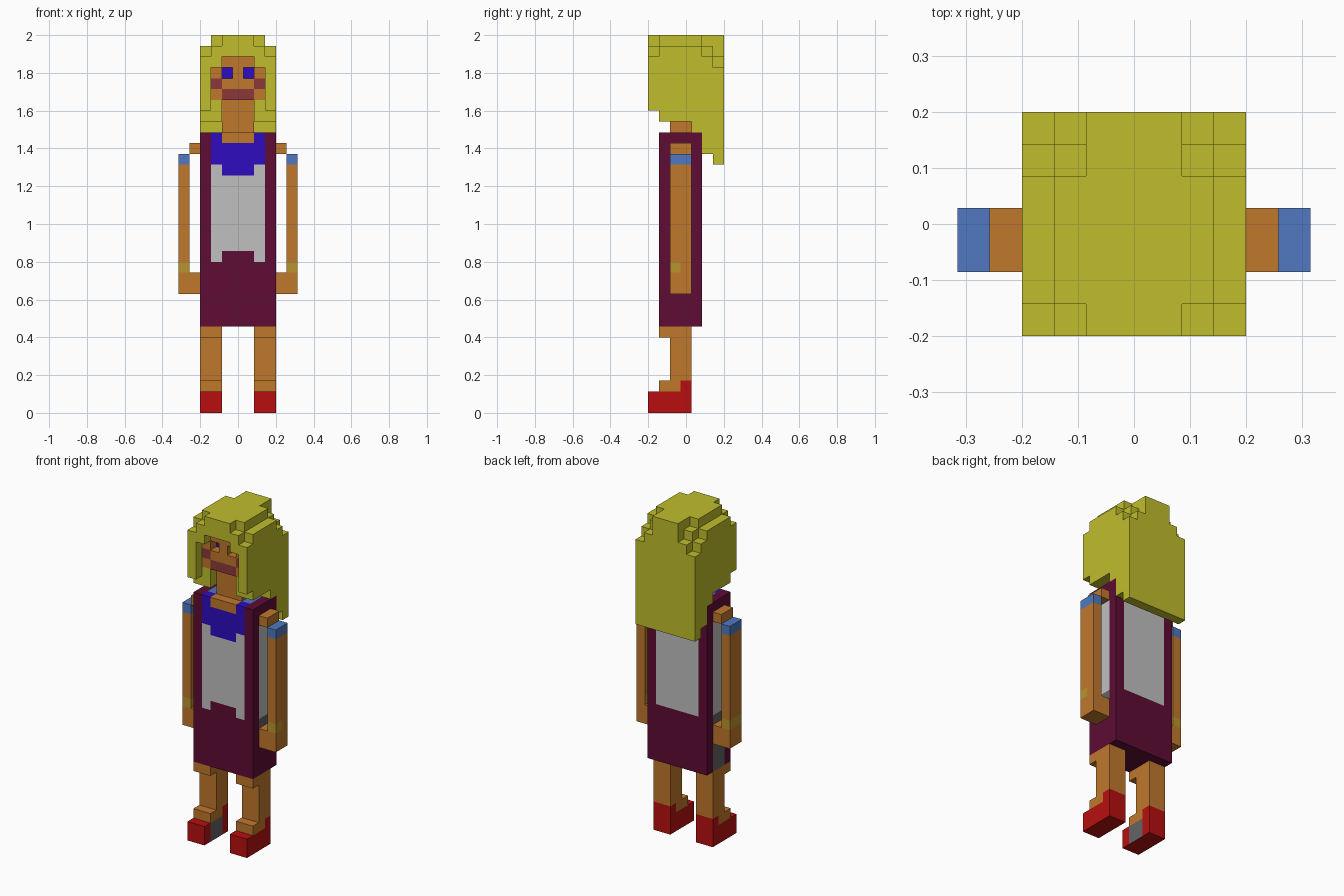
import bpy, bmesh
from mathutils import Vector

if "Cube" in bpy.data.objects:
    bpy.data.objects.remove(bpy.data.objects["Cube"])

U = 2 / 35  # edge length of one block

COLOURS = {
    "skin": "C0782C", "hair_yellow": "C0BE2C", "dress_plum": "5E0C34",
    "deep_blue": "2D0CC0", "light_grey": "C0C0C0", "sleeve_blue": "5078C0",
    "shoe_red": "B80F0F", "lip_red": "8C3838", "gold": "BA942C", "dark_grey": "646464",
}
NAMES = list(COLOURS)


def linear(h):
    vals = [int(h[i:i + 2], 16) / 255 for i in (0, 2, 4)]
    return [v / 12.92 if v <= 0.04045 else ((v + 0.055) / 1.055) ** 2.4 for v in vals] + [1]


MATS = []
for name, code in COLOURS.items():
    m = bpy.data.materials.new(name)
    m.use_nodes = True
    m.diffuse_color = linear(code)
    bsdf = next(n for n in m.node_tree.nodes if n.type == "BSDF_PRINCIPLED")
    bsdf.inputs["Base Color"].default_value = linear(code)
    MATS.append(m)


# Block cells: x and y are centred on zero, z counts up from the ground
def box(x0, x1, y0, y1, z0, z1):
    return {(x, y, z) for x in range(x0, x1 + 1)
            for y in range(y0, y1 + 1) for z in range(z0, z1 + 1)}


def mirror(cells):
    return {(-x, y, z) for x, y, z in cells}


# Paint rules: cell position and outward direction give the colour
def paint_shoe(x, y, z, n):
    inner = x < 0 and n[0] == 1 and y in (-2, -1)
    return "dark_grey" if inner else "shoe_red"


def paint_leg(x, y, z, n):
    return "shoe_red" if z == 2 and y == 0 else "skin"


def paint_arm(x, y, z, n):
    if z == 23:
        return "sleeve_blue"
    if z == 13 and n[2] == 0 and abs(x) == 5:
        if x < 0 or n[1] == -1 or n[0] == -1 or (n[0] == 1 and y == -1):
            return "gold"
    return "skin"


def paint_dress(x, y, z, n):
    ax = abs(x)
    if n[1] == -1 and ax <= 2:          # bib and neckline
        if z == 25 and ax <= 1:
            return "skin"
        if z >= 23 or (z == 22 and ax <= 1):
            return "deep_blue"
        if z >= 15 or (z == 14 and ax == 2):
            return "light_grey"
    elif n[1] == 1 and ax <= 2 and 14 <= z <= 24:   # back panel
        return "light_grey"
    elif n[0] and y in (-1, 0):         # side panels under the arms
        if 14 <= z <= 24:
            return "light_grey"
        if z <= 13 and (x < 0 or z >= 11):
            return "dark_grey"
    elif n[2] == 1 and ax <= 2:         # shoulders
        if y == -2:
            return "skin" if ax <= 1 else "deep_blue"
        if y in (-1, 0):
            return "sleeve_blue"
    return "dress_plum"


def paint_head(x, y, z, n):
    ax = abs(x)
    if n[1] == -1:
        if y == -1 and z == 31 and ax == 1:
            return "deep_blue"          # eyes
        if y == -2 and ((z == 29 and ax <= 1) or (z == 30 and ax == 2)):
            return "lip_red"            # mouth and cheeks
    return "skin"


def paint_hair(x, y, z, n):
    return "hair_yellow"


# Head: core and neck, face slab with sunken eyes, forehead
eyes = {(1, -2, 31), (-1, -2, 31)}
head = (box(-1, 1, -1, 0, 26, 32) | box(-2, 2, -2, -2, 29, 31)
        | box(-1, 1, -2, -2, 32, 32)) - eyes

# Hair: stepped hem, face opening, trimmed top corners
hem = {-3: 28, -2: 27, -1: 27, 0: 27, 1: 26, 2: 24, 3: 23}
hair = {c for c in box(-3, 3, -3, 3, 23, 34) if c[2] >= hem[c[1]]}
hair -= head | eyes
hair -= box(-2, 2, -3, -3, 28, 31) | box(-1, 1, -3, -3, 32, 32) | box(-1, 1, -2, -2, 27, 28)
corners = (box(3, 3, -3, 3, 34, 34) | box(2, 3, -3, -3, 34, 34) | box(2, 3, 2, 3, 34, 34)
           | box(3, 3, -3, -3, 33, 33) | box(3, 3, 2, 3, 33, 33) | box(2, 3, 3, 3, 33, 33)
           | box(3, 3, 3, 3, 32, 32))
hair -= corners | mirror(corners)

# Limbs on the model's left, mirrored for its right
shoe = box(2, 3, -3, 0, 0, 1)
leg = box(2, 3, -1, 0, 2, 7) | box(2, 3, -2, -2, 2, 2) | box(2, 3, -2, -2, 7, 7)
arm = box(5, 5, -1, 0, 11, 23) | box(4, 4, -1, 0, 24, 24) | box(4, 4, -1, 0, 11, 12)

PARTS = {
    "dress": (box(-3, 3, -2, 1, 8, 25), paint_dress),
    "head": (head, paint_head),
    "hair": (hair, paint_hair),
}
for part, cells, rule in (("shoe", shoe, paint_shoe), ("leg", leg, paint_leg),
                          ("arm", arm, paint_arm)):
    PARTS["left_" + part] = (cells, rule)
    PARTS["right_" + part] = (mirror(cells), rule)

SOLID = set().union(*(cells for cells, _ in PARTS.values()))
DIRECTIONS = [(1, 0, 0), (-1, 0, 0), (0, 1, 0), (0, -1, 0), (0, 0, 1), (0, 0, -1)]


# Make one object from the outer faces of its blocks
def build(name, cells, rule):
    bm = bmesh.new()
    used = []
    for c in sorted(cells):
        centre = Vector((c[0], c[1], c[2] + 0.5))
        for n in DIRECTIONS:
            if (c[0] + n[0], c[1] + n[1], c[2] + n[2]) in SOLID:
                continue
            d = Vector(n)
            a = Vector((n[1], n[2], n[0]))
            b = d.cross(a)
            corners = [centre + (d + a * s + b * t) / 2
                       for s, t in ((-1, -1), (1, -1), (1, 1), (-1, 1))]
            face = bm.faces.new([bm.verts.new(p * U) for p in corners])
            colour = rule(*c, n)
            if colour not in used:
                used.append(colour)
            face.material_index = used.index(colour)
    bmesh.ops.remove_doubles(bm, verts=bm.verts, dist=U * 0.01)
    mesh = bpy.data.meshes.new(name)
    bm.to_mesh(mesh)
    bm.free()
    for colour in used:
        mesh.materials.append(MATS[NAMES.index(colour)])
    bpy.context.collection.objects.link(bpy.data.objects.new(name, mesh))


for part_name, (part_cells, part_rule) in PARTS.items():
    build(part_name, part_cells, part_rule)
